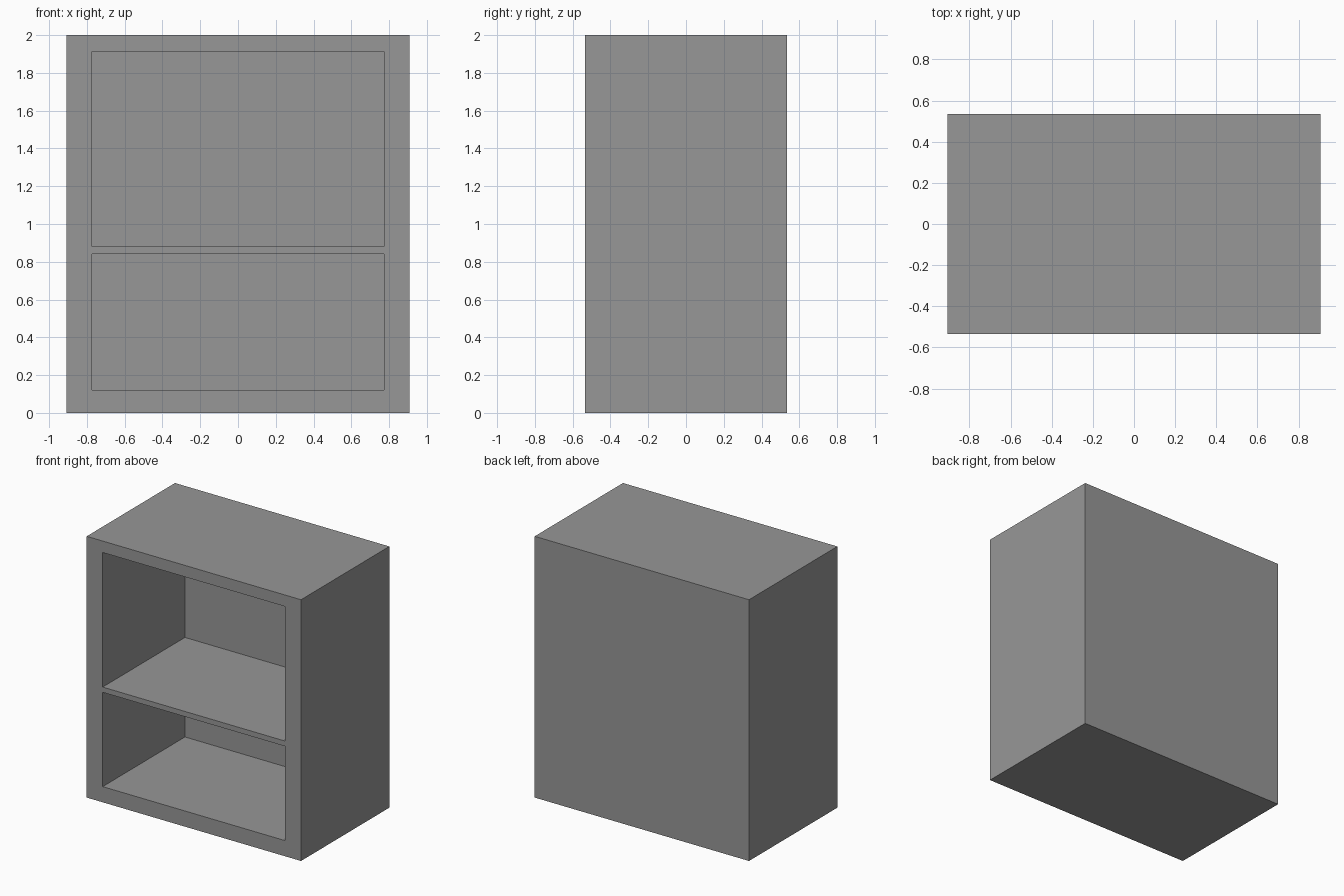
import bpy
import bmesh
from mathutils import Matrix, Vector

if "Cube" in bpy.data.objects:
    bpy.data.objects.remove(bpy.data.objects["Cube"], do_unlink=True)

WIDTH, DEPTH, HEIGHT = 1.815, 1.068, 2.0
OPENING_HALF = 0.772          # half width of both compartments
COMPARTMENTS = [(0.12, 0.842), (0.882, 1.912)]   # bottom and top heights
RECESS = 0.995                # compartment depth

# Grey paint
grey = bpy.data.materials.new("plain_grey")
grey.use_nodes = True
colour = (0.31, 0.31, 0.31, 1)
grey.diffuse_color = colour
grey.node_tree.nodes["Principled BSDF"].inputs["Base Color"].default_value = colour

# Cabinet block
bm = bmesh.new()
bmesh.ops.create_cube(bm, size=1, matrix=Matrix.Translation((0, 0, HEIGHT / 2))
                      @ Matrix.Diagonal((WIDTH, DEPTH, HEIGHT, 1)))


def cut(point, normal):
    bmesh.ops.bisect_plane(bm, geom=bm.verts[:] + bm.edges[:] + bm.faces[:],
                           plane_co=point, plane_no=normal)


# Outlines of the compartments
for x in (-OPENING_HALF, OPENING_HALF):
    cut((x, 0, 0), (1, 0, 0))
for bottom, top in COMPARTMENTS:
    cut((0, 0, bottom), (0, 0, 1))
    cut((0, 0, top), (0, 0, 1))

# Front panels pushed back, leaving the frame and the middle shelf
openings = []
for face in bm.faces:
    c = face.calc_center_median()
    if face.normal.y < -0.9 and abs(c.x) < OPENING_HALF:
        if any(bottom < c.z < top for bottom, top in COMPARTMENTS):
            openings.append(face)
for face in openings:
    new = bmesh.ops.extrude_face_region(bm, geom=[face])["geom"]
    bmesh.ops.translate(bm, vec=Vector((0, RECESS, 0)),
                        verts=[v for v in new if isinstance(v, bmesh.types.BMVert)])
    bmesh.ops.delete(bm, geom=[face], context="FACES_ONLY")
bmesh.ops.recalc_face_normals(bm, faces=bm.faces[:])

mesh = bpy.data.meshes.new("cabinet")
bm.to_mesh(mesh)
bm.free()
mesh.materials.append(grey)
cabinet = bpy.data.objects.new("cabinet", mesh)
bpy.context.collection.objects.link(cabinet)
